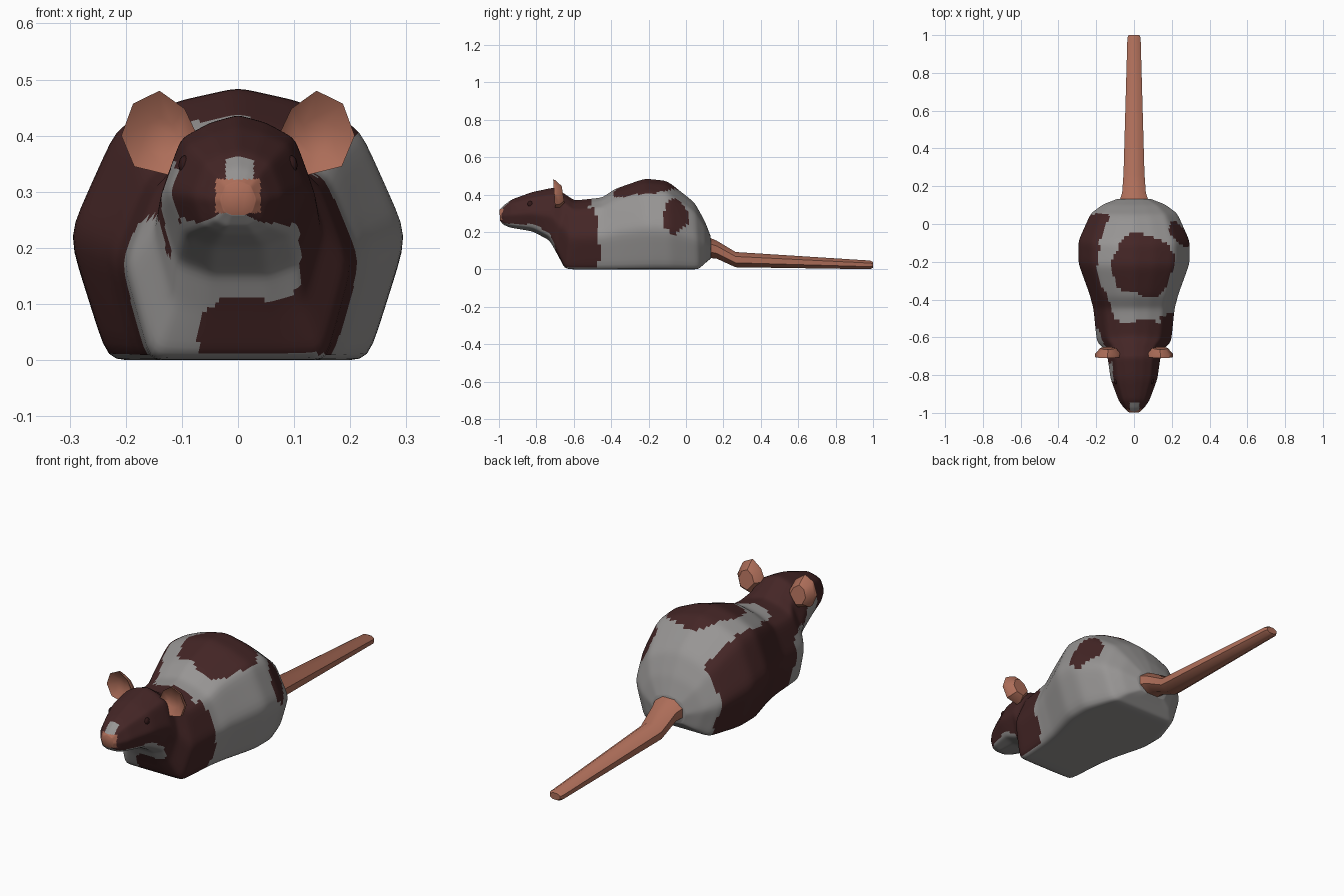
import bpy, bmesh, math
from mathutils import Vector, noise

if "Cube" in bpy.data.objects:
    bpy.data.objects.remove(bpy.data.objects["Cube"])


def material(name, rgb):
    m = bpy.data.materials.new(name)
    m.diffuse_color = (*rgb, 1)
    m.use_nodes = True
    m.node_tree.nodes["Principled BSDF"].inputs["Base Color"].default_value = m.diffuse_color
    return m


GREY = material("pale grey fur", (0.31, 0.30, 0.295))
BROWN = material("dark brown fur", (0.058, 0.019, 0.019))
PINK = material("pink skin", (0.42, 0.155, 0.10))
EYE = material("dark eye", (0.03, 0.009, 0.009))


def loft(bm, rings):
    """Skin a list of closed point rings and cap both ends."""
    loops = [[bm.verts.new(p) for p in r] for r in rings]
    n = len(loops[0])
    for a, b in zip(loops, loops[1:]):
        for i in range(n):
            j = (i + 1) % n
            bm.faces.new((a[i], a[j], b[j], b[i]))
    bm.faces.new(loops[0])
    bm.faces.new(loops[-1])
    bmesh.ops.recalc_face_normals(bm, faces=bm.faces[:])


def finish(bm, name, mats, angle=50):
    me = bpy.data.meshes.new(name)
    bm.to_mesh(me)
    bm.free()
    for m in mats:
        me.materials.append(m)
    ob = bpy.data.objects.new(name, me)
    bpy.context.collection.objects.link(ob)
    bpy.ops.object.select_all(action='DESELECT')
    bpy.context.view_layer.objects.active = ob
    ob.select_set(True)
    bpy.ops.object.shade_smooth_by_angle(angle=math.radians(angle))
    return ob


# Body and head: rings of (top y, top z, bottom y, bottom z, half width, lower corner height)
stations = [
    (-1.0, .315, -.995, .26, .03, .1),
    (-.972, .345, -.975, .238, .055, .1),
    (-.93, .375, -.94, .223, .083, .1),
    (-.82, .415, -.82, .203, .127, .1),
    (-.70, .440, -.73, .155, .142, .08),
    (-.645, .402, -.69, .085, .152, .05),
    (-.595, .370, -.645, 0, .202, 0),
    (-.45, .385, -.45, 0, .22, 0),
    (-.38, .432, -.36, 0, .242, 0),
    (-.22, .488, -.20, 0, .302, 0),
    (-.10, .475, -.08, 0, .302, 0),
    (.045, .36, .065, 0, .235, 0),
    (.10, .26, .105, .035, .17, 0),
    (.135, .17, .135, .06, .085, .05),
]


def body_ring(ty, tz, by, bz, w, low):
    half = [(0, 1), (.36, .95), (.72, .85), (1, .46), (.77, low), (.36, 0)]
    prof = half + [(0, 0)] + [(-x, t) for x, t in half[:0:-1]]
    return [(x * w, by + (ty - by) * t, bz + (tz - bz) * t) for x, t in prof]


def fur(p, n):
    """Coat pattern: 0 grey, 1 brown, 2 pink."""
    x, y, z = p
    # nose and blaze
    if y < -.965 and abs(x) < .04 and .262 < z < .322:
        return 2
    if y < -.945 and -.022 < x < .028 and z >= .32:
        return 0
    q = p * 9
    x += .025 * noise.noise(q)
    y += .03 * noise.noise(q + Vector((7, 3, 1)))
    z += .025 * noise.noise(q + Vector((2, 9, 5)))
    # head: pale jaw and left cheek
    if y < -.71:
        if z < .25 - .4 * max(0, y + .84):
            return 0
        return 0 if x < -.095 and -.83 < y < -.73 and z < .35 else 1
    # chest blaze
    if y < -.55 and z < .25:
        if -.2 < x < -.06 + 1.0 * max(0, z - .08):
            return 0
    # belly
    if n.z < -.7 and p.z < .03:
        return 0
    # shoulders
    if y < (-.47 if x > .14 else -.51):
        return 1
    # left flank
    if y < .07 and x < -.19 + .35 * max(0, y + .1) + .6 * max(0, -.32 - y):
        return 1
    # saddle spot and right hip spot
    if ((x - .05) / .17) ** 2 + ((y + .22) / .16) ** 2 < 1 and z > .3:
        return 1
    if x > .14 and ((y + .06) / .065) ** 2 + ((z - .285) / .085) ** 2 < 1:
        return 1
    return 0


bm = bmesh.new()
loft(bm, [body_ring(*s) for s in stations])
bmesh.ops.subdivide_edges(bm, edges=bm.edges[:], cuts=7, use_grid_fill=True)
for _ in range(5):
    bmesh.ops.smooth_vert(bm, verts=bm.verts[:], factor=.5,
                          use_axis_x=True, use_axis_y=True, use_axis_z=True)
bm.normal_update()
for f in bm.faces:
    f.material_index = fur(f.calc_center_median(), f.normal)
finish(bm, "body", [GREY, BROWN, PINK], 60)


# Tail: tapering eight-sided tube
def oval(y, z, rx, rz, n=8):
    return [(rx * math.cos(a), y, z + rz * math.sin(a))
            for a in (math.tau * (i + .5) / n for i in range(n))]


bm = bmesh.new()
loft(bm, [oval(.09, .125, .095, .065), oval(.165, .105, .068, .052),
          oval(.265, .052, .06, .044), oval(.985, .024, .038, .025),
          oval(1.0, .024, .03, .017)])
finish(bm, "tail", [PINK])

# Ears: shallow seven-sided cups facing forward
outline = [(.14, .48), (.187, .457), (.208, .40), (.185, .345),
           (.125, .33), (.07, .395), (.095, .448)]
centre = Vector((.135, .395))


def ear_ring(s, scale, y_top, y_low):
    pts = []
    for x, z in outline:
        x = centre.x + (x - centre.x) * scale
        t = (z - .33) / .15
        z = centre.y + (z - centre.y) * scale
        pts.append((s * x, y_low + (y_top - y_low) * t, z))
    return pts


for s, side in ((1, "right"), (-1, "left")):
    bm = bmesh.new()
    loft(bm, [ear_ring(s, .45, -.68, -.68), ear_ring(s, 1, -.71, -.70),
              ear_ring(s, .97, -.70, -.675), ear_ring(s, .6, -.665, -.65)])
    finish(bm, side + "_ear", [PINK], 40)

    # Eyes
    bm = bmesh.new()
    bmesh.ops.create_uvsphere(bm, u_segments=12, v_segments=8, radius=1)
    bmesh.ops.scale(bm, verts=bm.verts[:], vec=(.011, .016, .018))
    bmesh.ops.translate(bm, verts=bm.verts[:], vec=(s * .095, -.832, .347))
    finish(bm, side + "_eye", [EYE])
